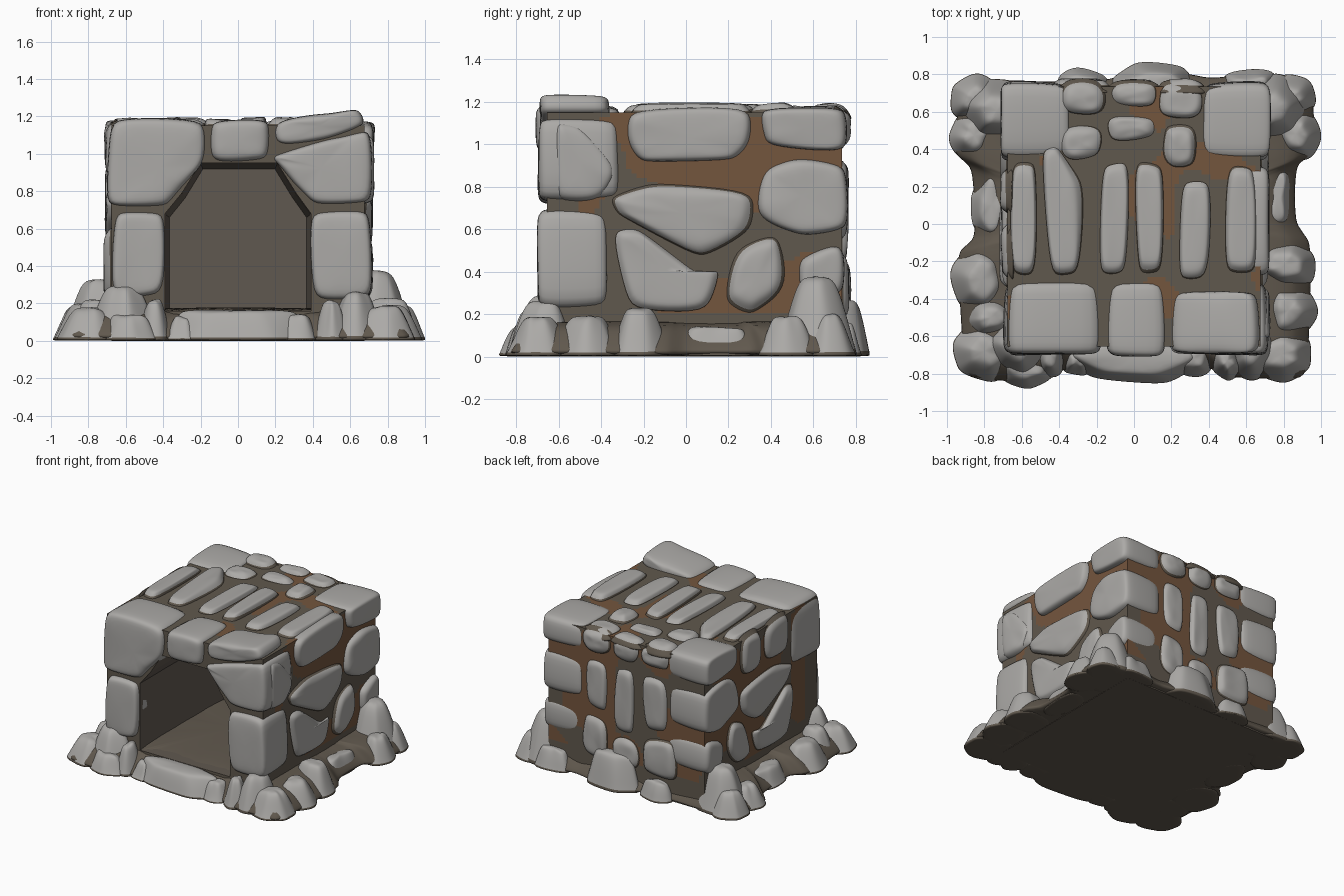
import bpy, bmesh, math, random
from mathutils import Vector, noise

random.seed(4)

def material(name, rgb):
    m = bpy.data.materials.new(name)
    m.diffuse_color = (*rgb, 1)
    return m

MATS = [material("dark mortar", (0.118, 0.098, 0.075)),
        material("grey stone", (0.41, 0.40, 0.385)),
        material("brown earth", (0.175, 0.092, 0.048)),
        material("cave lining", (0.118, 0.098, 0.08))]

# axis mappings: (u, v, outward distance) -> xyz
FRONT = lambda u, v, d: (u, -d, v)
BACK = lambda u, v, d: (u, d, v)
RIGHT = lambda u, v, d: (d, u, v)
LEFT = lambda u, v, d: (-d, u, v)
TOP = lambda u, v, d: (u, v, d)

def make_object(name, bm, subdiv=2):
    bmesh.ops.recalc_face_normals(bm, faces=bm.faces)
    for f in bm.faces:
        f.smooth = True
    me = bpy.data.meshes.new(name)
    bm.to_mesh(me)
    bm.free()
    for m in MATS:
        me.materials.append(m)
    ob = bpy.data.objects.new(name, me)
    bpy.context.collection.objects.link(ob)
    if subdiv:
        s = ob.modifiers.new("round", 'SUBSURF')
        s.levels = s.render_levels = subdiv
    return ob

def lofted(bm, poly, mapping, rings, caps=(1, 1), wobble=0.01, cut=0.035):
    """Stack of polygon rings (distance, inward shrink, material above), corners clipped."""
    pts = [Vector(p) for p in poly]
    c = sum(pts, Vector((0, 0))) / len(pts)
    out = []
    for i, p in enumerate(pts):
        for q in (pts[i - 1], pts[(i + 1) % len(pts)]):
            e = q - p
            out.append(p + e * min(cut / e.length, 0.22))
    out = [p + Vector((random.uniform(-wobble, wobble), random.uniform(-wobble, wobble))) for p in out]
    loops = []
    for d, shrink, _ in rings:
        loop = []
        for p in out:
            r = p - c
            q = c + r * max(0.2, 1 - shrink / r.length)
            dd = d + random.uniform(-wobble, wobble) * (0 if d < 0.01 else 1)
            loop.append(bm.verts.new(mapping(q.x, q.y, dd)))
        loops.append(loop)
    n = len(out)
    for k in range(len(loops) - 1):
        for i in range(n):
            j = (i + 1) % n
            f = bm.faces.new((loops[k][i], loops[k][j], loops[k + 1][j], loops[k + 1][i]))
            f.material_index = rings[k][2]
    for loop, m in ((loops[0], caps[0]), (loops[-1], caps[1])):
        bm.faces.new(loop).material_index = m

def slabs(name, mapping, polys, d0, d1):
    """Stones set in a wall: mortar-coloured flanks, grey face."""
    bm = bmesh.new()
    for p in polys:
        h = d1 + random.uniform(-0.008, 0.008)
        lofted(bm, p, mapping, [(d0, -0.085, 0), (h - 0.055, -0.058, 0), (h - 0.03, -0.037, 1),
                                (h - 0.006, -0.012, 1), (h, 0.03, 1)])
    return make_object(name, bm)

def blocks(name, mapping, polys, d0, d1):
    """Thick corner blocks, grey all round."""
    bm = bmesh.new()
    for p in polys:
        a, h = d0 + random.uniform(-0.012, 0.012), d1 + random.uniform(-0.006, 0.008)
        lofted(bm, p, mapping, [(a - 0.02, 0.02, 1), (a + 0.01, -0.012, 1), (h - 0.05, -0.025, 1),
                                (h - 0.01, -0.005, 1), (h, 0.035, 1)])
    return make_object(name, bm)

def rect(a, b, c, d):
    return [(a, c), (b, c), (b, d), (a, d)]

# mortar core with patches of brown earth
bm = bmesh.new()
bmesh.ops.create_cube(bm, size=1)
bmesh.ops.subdivide_edges(bm, edges=bm.edges[:], cuts=55, use_grid_fill=True)
for v in bm.verts:
    v.co = Vector((v.co.x * 1.35, v.co.y * 1.39 + 0.04, (v.co.z + 0.5) * 1.15))
for f in bm.faces:
    c = f.calc_center_median()
    if c.z > 0.2 and c.y > -0.5 and noise.noise(c * 2.8) > (0.12 if c.z > 1.13 else -0.08):
        f.material_index = 2
core = make_object("mortar_core", bm, 0)

# hollow cave, closing in toward the back
bm = bmesh.new()
arch = [(-0.39, 0.16), (0.39, 0.16), (0.39, 0.68), (0.31, 0.79), (0.21, 0.95), (-0.2, 0.95), (-0.3, 0.79), (-0.39, 0.68)]
ends = [[bm.verts.new((x * s, y, 0.16 + (z - 0.16) * t)) for x, z in arch]
        for y, s, t in ((-1, 1, 1), (-0.3, 1, 1), (0.2, 0.99, 0.99), (0.42, 0.94, 0.96))]
for k in range(3):
    for i in range(len(arch)):
        j = (i + 1) % len(arch)
        bm.faces.new((ends[k][i], ends[k][j], ends[k + 1][j], ends[k + 1][i]))
for e in (ends[0], ends[-1]):
    bm.faces.new(e)
for f in bm.faces:
    f.material_index = 3
cutter = make_object("cave_cutter", bm, 0)
cutter.hide_render = True
cutter.display_type = 'WIRE'
b = core.modifiers.new("cave", 'BOOLEAN')
b.operation, b.object, b.solver = 'DIFFERENCE', cutter, 'EXACT'
for ob in (core, cutter):
    for p in ob.data.polygons:
        p.use_smooth = False

# front arch blocks
blocks("front_arch_blocks", FRONT, [
    [(-0.69, 0.73), (-0.4, 0.73), (-0.33, 0.82), (-0.2, 0.93), (-0.19, 1.17), (-0.68, 1.175)],
    [(-0.13, 0.97), (0.15, 0.97), (0.165, 1.18), (-0.14, 1.175)],
    [(0.21, 0.95), (0.34, 0.82), (0.41, 0.74), (0.7, 0.74), (0.69, 1.13), (0.5, 1.07), (0.21, 0.99)],
], 0.33, 0.70)
blocks("front_cap_stone", FRONT, [
    [(0.22, 1.04), (0.45, 1.09), (0.67, 1.14), (0.63, 1.235), (0.45, 1.2), (0.22, 1.185)]], 0.38, 0.695)
blocks("right_front_shoulder", RIGHT, [
    [(-0.62, 1.1), (-0.5, 1.08), (-0.33, 0.88), (-0.41, 0.74), (-0.62, 0.75)]], 0.5, 0.718)
blocks("door_jambs", FRONT, [
    [(-0.67, 0.24), (-0.41, 0.26), (-0.4, 0.68), (-0.66, 0.68)],
    [(0.41, 0.24), (0.71, 0.23), (0.7, 0.68), (0.4, 0.68)],
], 0.38, 0.695)

# back corner blocks, both sides
corner_polys = [
    [(0.37, 1.17), (0.745, 1.17), (0.74, 0.975), (0.38, 0.99)],
    [(0.38, 0.87), (0.5, 0.92), (0.745, 0.9), (0.745, 0.61), (0.55, 0.58), (0.34, 0.67)],
    [(0.53, 0.46), (0.735, 0.53), (0.74, 0.3), (0.55, 0.28)]]
blocks("right_back_corner", RIGHT, corner_polys, 0.39, 0.725)
blocks("left_back_corner", LEFT, corner_polys, 0.37, 0.715)

# side wall stones
blocks("right_top_stone", RIGHT, [[(-0.25, 1.155), (0.29, 1.165), (0.29, 1.02), (0.2, 0.93), (-0.18, 0.92), (-0.26, 1.0)]], 0.56, 0.722)
lower = [
    [(-0.31, 0.74), (-0.1, 0.78), (0.28, 0.76), (0.26, 0.61), (0.05, 0.5), (-0.27, 0.66)],
    [(-0.32, 0.57), (-0.2, 0.57), (0.0, 0.38), (0.13, 0.42), (0.08, 0.24), (-0.25, 0.25)],
    [(0.21, 0.28), (0.28, 0.48), (0.42, 0.54), (0.43, 0.36), (0.32, 0.25)]]
slabs("right_wall_stones", RIGHT, lower, 0.64, 0.712)
slabs("left_wall_stones", LEFT, lower + [
    [(-0.27, 1.13), (-0.03, 1.13), (-0.04, 0.92), (-0.25, 0.89)],
    [(0.08, 1.13), (0.27, 1.13), (0.26, 0.91), (0.08, 0.91)]], 0.64, 0.712)

# back wall stones
slabs("back_wall_stones", BACK, [
    rect(-0.33, -0.17, 1.03, 1.13), rect(-0.07, 0.08, 1.03, 1.13), rect(0.18, 0.33, 1.03, 1.13),
    [(-0.33, 0.56), (-0.18, 0.54), (-0.16, 0.9), (-0.33, 0.89)],
    [(-0.06, 0.47), (0.09, 0.47), (0.08, 0.89), (-0.06, 0.9)],
    [(0.18, 0.58), (0.32, 0.6), (0.33, 0.89), (0.18, 0.9)],
    [(-0.42, 0.2), (-0.17, 0.2), (-0.19, 0.4), (-0.4, 0.44)],
    [(-0.07, 0.2), (0.09, 0.2), (0.08, 0.35), (-0.06, 0.35)],
    [(0.19, 0.2), (0.35, 0.22), (0.34, 0.46), (0.2, 0.44)],
], 0.69, 0.77)

# roof stones
slabs("roof_stones", TOP, [
    [(-0.65, -0.23), (-0.54, -0.23), (-0.53, 0.28), (-0.64, 0.27)],
    [(-0.45, -0.23), (-0.3, -0.23), (-0.3, 0.2), (-0.4, 0.38), (-0.47, 0.36)],
    [(-0.18, -0.22), (-0.05, -0.22), (-0.04, 0.29), (-0.17, 0.28)],
    [(0.03, -0.22), (0.14, -0.21), (0.15, 0.27), (0.02, 0.29)],
    [(0.25, -0.25), (0.38, -0.25), (0.4, 0.18), (0.26, 0.2)],
    [(0.49, -0.22), (0.64, -0.21), (0.64, 0.27), (0.5, 0.27)],
    rect(-0.36, -0.21, 0.38, 0.5), rect(-0.1, 0.08, 0.47, 0.56), rect(0.19, 0.3, 0.34, 0.49),
    rect(-0.36, -0.19, 0.62, 0.72), rect(-0.08, 0.08, 0.66, 0.73), rect(0.17, 0.33, 0.6, 0.72),
], 1.1, 1.19)

# sloping skirt at ground level
bm = bmesh.new()
lofted(bm, [(-0.92, -0.83), (-0.5, -0.86), (-0.42, -0.78), (0, -0.83), (0.42, -0.77), (0.5, -0.83), (0.94, -0.84),
            (0.96, -0.1), (0.87, 0), (0.87, 0.33), (0.98, 0.38), (0.96, 0.8), (0.55, 0.81), (0.4, 0.78),
            (0.1, 0.86), (-0.15, 0.78), (-0.5, 0.77), (-0.93, 0.78), (-0.98, 0.38), (-0.87, 0.3),
            (-0.86, -0.08), (-0.96, -0.15), (-0.94, -0.45)], TOP,
       [(0, 0, 0), (0.02, 0.0, 0), (0.12, 0.09, 0), (0.18, 0.2, 0)], (0, 0), 0.006)
make_object("ground_skirt", bm)

# piled boulders: centre x, y, radii, height
bm = bmesh.new()
for x, y, rx, ry, h in [
        (-0.62, -0.65, 0.19, 0.19, 0.3), (-0.8, -0.68, 0.17, 0.17, 0.18), (-0.58, -0.77, 0.16, 0.11, 0.14),
        (-0.81, -0.3, 0.17, 0.2, 0.2), (-0.45, -0.7, 0.1, 0.13, 0.22), (-0.77, -0.5, 0.15, 0.13, 0.22),
        (0.63, -0.67, 0.16, 0.17, 0.26), (0.79, -0.7, 0.18, 0.16, 0.19), (0.5, -0.73, 0.1, 0.11, 0.22),
        (0.82, -0.46, 0.16, 0.17, 0.19), (0.81, -0.22, 0.18, 0.15, 0.23),
        (-0.73, 0.61, 0.2, 0.19, 0.33), (-0.86, 0.47, 0.14, 0.15, 0.17), (-0.84, 0.67, 0.15, 0.14, 0.19),
        (0.74, 0.61, 0.2, 0.2, 0.38), (0.86, 0.48, 0.14, 0.15, 0.19), (0.84, 0.68, 0.14, 0.14, 0.2),
        (0.62, 0.74, 0.15, 0.1, 0.16), (0.1, 0.74, 0.25, 0.13, 0.27), (-0.28, 0.75, 0.14, 0.08, 0.14),
        (0, -0.71, 0.38, 0.14, 0.165), (-0.3, -0.72, 0.11, 0.1, 0.13), (0.32, -0.72, 0.12, 0.1, 0.14),
        (0.76, 0.14, 0.11, 0.19, 0.14), (-0.76, 0.1, 0.11, 0.2, 0.14)]:
    a0 = random.random()
    plan = [(x + rx * 1.06 * math.cos(a0 + t * math.tau / 6) * random.uniform(0.95, 1.08),
             y + ry * 1.06 * math.sin(a0 + t * math.tau / 6) * random.uniform(0.95, 1.08)) for t in range(6)]
    r = min(rx, ry)
    lofted(bm, plan, TOP, [(0, -0.01, 0), (0.008, 0, 1), (h * 0.45, 0.22 * r, 1), (h * 0.88, 0.48 * r, 1),
                           (h, 0.7 * r, 1)], (0, 1), 0.014)
make_object("base_boulders", bm)
